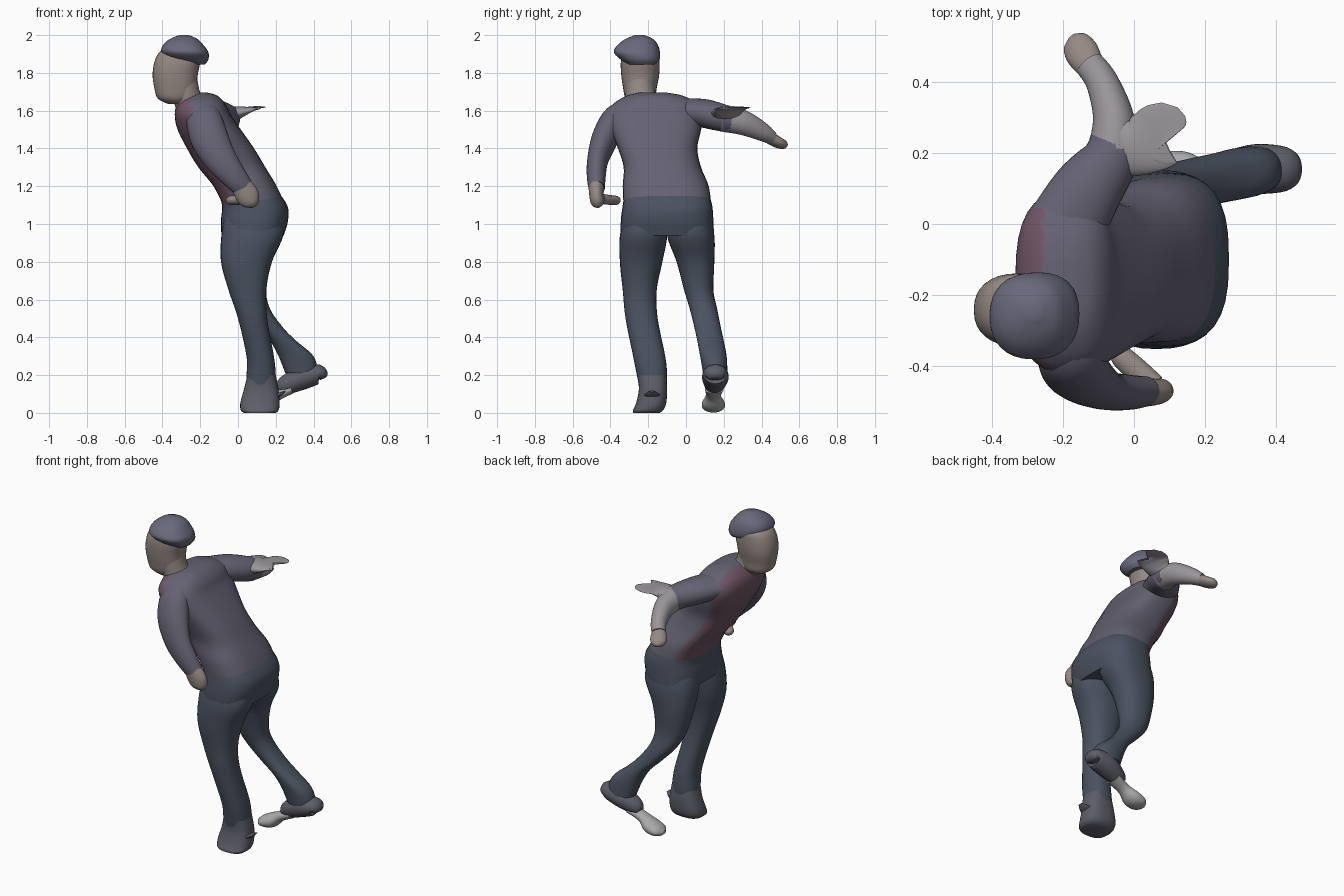
import bpy, bmesh, math
from mathutils import Vector

def mat(name, r, g, b):
    m = bpy.data.materials.new(name)
    m.diffuse_color = (r, g, b, 1)
    return m

JACKET = mat("jacket_cloth", .13, .12, .17)
PLUM = mat("plum_cloth", .16, .09, .13)
TROUSER = mat("trouser_cloth", .07, .085, .12)
SKIN = mat("skin", .30, .25, .23)
SLEEVE = mat("pale_sleeve", .32, .30, .32)
CAP = mat("cap_cloth", .14, .14, .20)
SHOE = mat("shoe_leather", .11, .11, .14)
PALE = mat("pale_toe", .40, .40, .40)

SEG, SUB = 32, 5

def smooth_path(rows):
    """Catmull-Rom interpolation of station rows."""
    out = []
    for i in range(len(rows) - 1):
        p0, p1 = rows[max(i - 1, 0)], rows[i]
        p2, p3 = rows[i + 1], rows[min(i + 2, len(rows) - 1)]
        for s in range(SUB):
            t = s / SUB
            out.append([.5 * (2 * b + (c - a) * t + (2 * a - 5 * b + 4 * c - d) * t * t
                              + (3 * b - a - 3 * c + d) * t ** 3)
                        for a, b, c, d in zip(p0, p1, p2, p3)])
    return out + [list(rows[-1])]

def skin_rings(name, rings, power, material):
    """rings: (centre, u, v) with u, v as half-axis vectors."""
    bm = bmesh.new()
    loops = []
    for c, u, v in rings:
        loop = []
        for k in range(SEG):
            a = 2 * math.pi * k / SEG
            ca, sa = math.cos(a), math.sin(a)
            pu = math.copysign(abs(ca) ** (2 / power), ca)
            pv = math.copysign(abs(sa) ** (2 / power), sa)
            loop.append(bm.verts.new(c + u * pu + v * pv))
        loops.append(loop)
    for l0, l1 in zip(loops, loops[1:]):
        for k in range(SEG):
            j = (k + 1) % SEG
            bm.faces.new((l0[k], l0[j], l1[j], l1[k]))
    bm.faces.new(loops[0])
    bm.faces.new(loops[-1])
    bmesh.ops.recalc_face_normals(bm, faces=bm.faces)
    me = bpy.data.meshes.new(name)
    bm.to_mesh(me)
    bm.free()
    me.materials.append(material)
    ob = bpy.data.objects.new(name, me)
    bpy.context.collection.objects.link(ob)
    bpy.context.view_layer.objects.active = ob
    bpy.ops.object.select_all(action='DESELECT')
    ob.select_set(True)
    bpy.ops.object.shade_smooth_by_angle(angle=math.radians(50))
    return ob

def slices(name, rows, material, power=2.3):
    """Horizontal slices: z, x0, x1, y0, y1."""
    rings = [(Vector(((x0 + x1) / 2, (y0 + y1) / 2, z)),
              Vector(((x1 - x0) / 2, 0, 0)), Vector((0, (y1 - y0) / 2, 0)))
             for z, x0, x1, y0, y1 in smooth_path(rows)]
    return skin_rings(name, rings, power, material)

def tube(name, rows, material, ref=(0, 0, 1), power=2):
    """Tube along a path: x, y, z, half width, half height (towards ref)."""
    rows = smooth_path(rows)
    pts = [Vector(r[:3]) for r in rows]
    rings = []
    for i, r in enumerate(rows):
        t = (pts[min(i + 1, len(pts) - 1)] - pts[max(i - 1, 0)]).normalized()
        v = Vector(ref)
        v = (v - t * v.dot(t)).normalized()
        rings.append((pts[i], v.cross(t) * max(r[3], .003), v * max(r[4], .003)))
    return skin_rings(name, rings, power, material)

# Leaning jacket, with a plum front
torso = slices("jacket", [
    (1.09, -.075, .255, -.33, .135), (1.20, -.13, .205, -.335, .12),
    (1.30, -.21, .145, -.33, .08), (1.40, -.27, .085, -.36, .06),
    (1.50, -.32, .015, -.40, .08), (1.58, -.335, -.04, -.42, .09),
    (1.64, -.32, -.07, -.38, .06), (1.68, -.28, -.11, -.31, -.02),
    (1.695, -.24, -.16, -.25, -.10)], JACKET, 2.7)
torso.data.materials.append(PLUM)
for f in torso.data.polygons:
    if f.normal.x < -.3:
        f.material_index = 1

# Trousers: seat and two legs
slices("trouser_seat", [
    (1.20, -.11, .19, -.32, .11), (1.10, -.085, .26, -.335, .138),
    (1.02, -.09, .265, -.345, .145), (.94, -.088, .243, -.345, .148)], TROUSER, 2.7)
slices("left_leg", [
    (1.05, -.07, .23, -.32, -.12), (.94, -.088, .24, -.35, -.10),
    (.80, -.09, .18, -.35, -.125), (.65, -.05, .15, -.335, -.155),
    (.50, 0, .155, -.32, -.15), (.30, .045, .19, -.28, -.11),
    (.20, .045, .20, -.26, -.10), (.12, .04, .20, -.245, -.105)], TROUSER)
slices("right_leg", [
    (1.05, -.06, .23, -.08, .12), (.94, -.085, .24, -.10, .15),
    (.80, -.075, .175, -.05, .15), (.65, -.04, .15, -.01, .145),
    (.55, .01, .17, .02, .165), (.45, .10, .24, .045, .185),
    (.38, .17, .31, .06, .20), (.30, .215, .40, .075, .215),
    (.21, .25, .425, .09, .22)], TROUSER)

# Shoes: planted left one, heel-up right one with a pale toe
slices("left_shoe", [
    (.20, .05, .20, -.255, -.105), (.12, .03, .215, -.25, -.10),
    (.05, .012, .22, -.265, -.105), (.015, .015, .215, -.28, -.12),
    (0, .03, .20, -.28, -.14)], SHOE, 2.6)
tube("left_heel_spur", [
    (.19, -.18, .09, .05, .015), (.225, -.18, .10, .035, .01),
    (.25, -.18, .115, .015, .004)], SHOE)
tube("right_shoe", [
    (.45, .155, .18, .035, .015), (.43, .155, .205, .062, .05),
    (.34, .155, .185, .07, .062), (.25, .15, .145, .05, .05),
    (.22, .15, .12, .03, .025)], SHOE)
tube("right_toe", [
    (.28, .15, .125, .05, .025), (.20, .145, .09, .04, .03),
    (.14, .145, .05, .06, .042), (.08, .145, .032, .055, .03),
    (.05, .145, .03, .015, .01)], PALE)

# Left arm hanging beside the body
tube("left_arm", [
    (-.20, -.33, 1.60, .08, .05), (-.18, -.38, 1.55, .095, .07),
    (-.15, -.43, 1.45, .10, .07), (-.09, -.467, 1.34, .085, .056),
    (-.02, -.475, 1.25, .068, .05), (.03, -.472, 1.19, .055, .043)],
    JACKET, (0, 1, 0))
tube("left_hand", [
    (.01, -.475, 1.22, .052, .042), (.05, -.474, 1.15, .062, .038),
    (.075, -.468, 1.11, .042, .032), (.085, -.465, 1.09, .012, .012)],
    SKIN, (0, 1, 0))
tube("left_fingers", [
    (.06, -.455, 1.135, .03, .028), (.005, -.41, 1.128, .034, .026),
    (-.04, -.37, 1.125, .03, .024), (-.055, -.355, 1.125, .01, .01)], SKIN)

# Right arm stretched sideways
tube("right_upper_arm", [
    (-.20, -.02, 1.60, .11, .065), (-.135, .09, 1.587, .10, .075),
    (-.07, .18, 1.565, .08, .073), (-.055, .25, 1.55, .065, .068)], JACKET)
tube("right_forearm", [
    (-.06, .20, 1.56, .072, .072), (-.058, .30, 1.537, .058, .066),
    (-.09, .40, 1.49, .046, .05), (-.125, .45, 1.457, .042, .036)], SLEEVE)
tube("right_hand", [
    (-.115, .43, 1.465, .036, .033), (-.145, .48, 1.435, .048, .03),
    (-.165, .515, 1.42, .038, .024), (-.175, .53, 1.415, .012, .01)], SKIN)
tube("sleeve_flap", [
    (-.06, .22, 1.57, .08, .055), (.0, .215, 1.59, .08, .035),
    (.05, .235, 1.607, .09, .014), (.085, .255, 1.616, .088, .006),
    (.103, .24, 1.62, .05, .004)], SLEEVE)

# Neck, head and flat cap
tube("neck", [
    (-.23, -.22, 1.60, .085, .085), (-.27, -.24, 1.67, .08, .075),
    (-.29, -.245, 1.76, .08, .075)], SKIN, (1, 0, 0))
slices("head", [
    (1.635, -.37, -.27, -.29, -.20), (1.665, -.425, -.24, -.32, -.165),
    (1.72, -.443, -.22, -.333, -.155), (1.79, -.452, -.213, -.343, -.142),
    (1.86, -.442, -.20, -.345, -.14), (1.91, -.415, -.21, -.33, -.15),
    (1.94, -.36, -.25, -.29, -.20)], SKIN)
slices("flat_cap", [
    (1.845, -.26, -.175, -.30, -.17), (1.87, -.36, -.157, -.345, -.14),
    (1.91, -.405, -.157, -.382, -.138), (1.95, -.395, -.185, -.36, -.15),
    (1.98, -.36, -.215, -.32, -.175), (2.0, -.31, -.26, -.27, -.22)], CAP)
